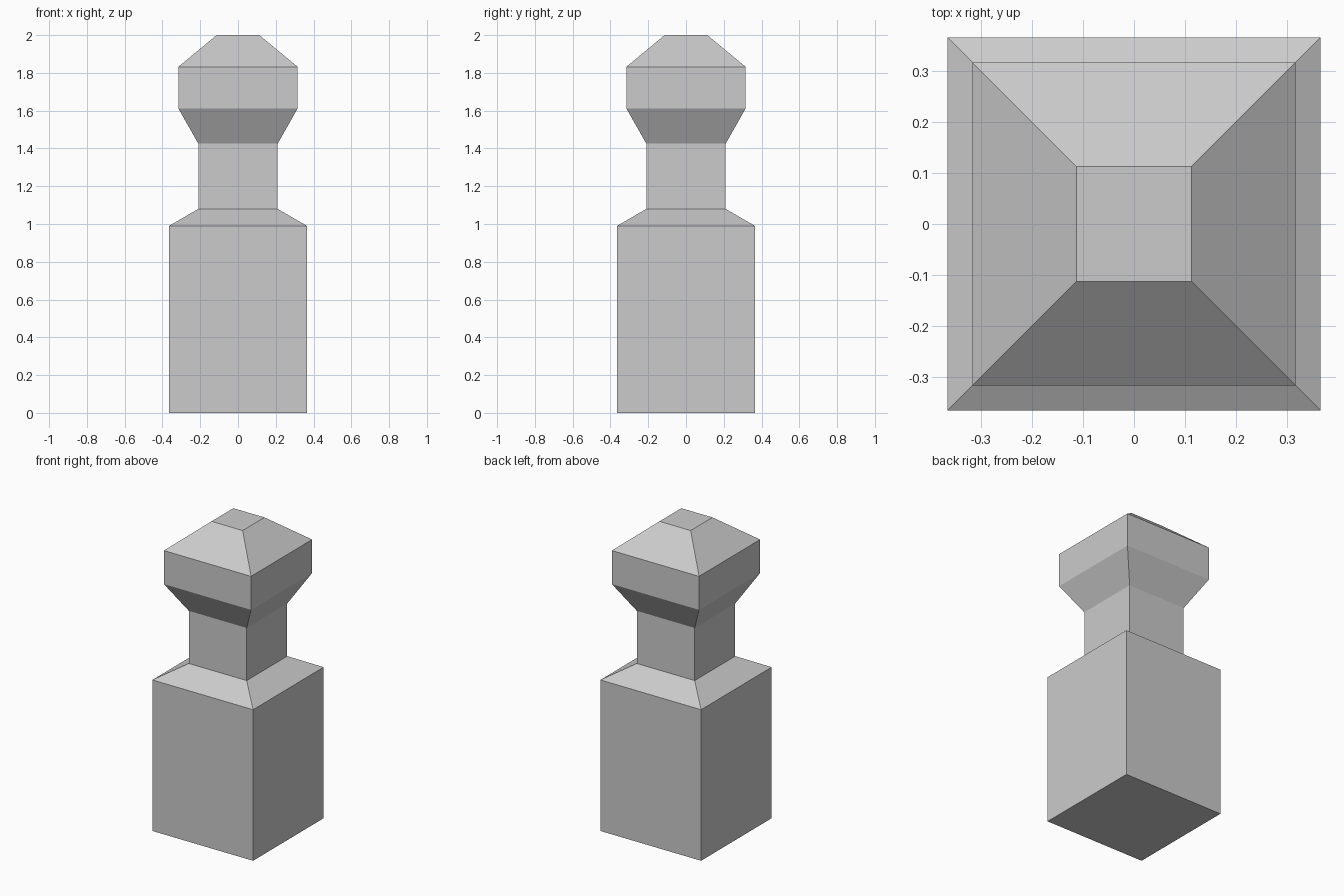
import bpy
import bmesh

if "Cube" in bpy.data.objects:
    bpy.data.objects.remove(bpy.data.objects["Cube"])

# Square post: (half width, height) of each ring from the base to the cap
PROFILE = [
    (0.365, 0.0), (0.365, 0.99),    # base block
    (0.21, 1.08), (0.21, 1.425),    # sloped shoulder and neck
    (0.316, 1.612), (0.316, 1.832), # flared head
    (0.113, 2.0),                   # cap
]
CORNERS = [(-1, -1), (1, -1), (1, 1), (-1, 1)]

bm = bmesh.new()
rings = [[bm.verts.new((sx * r, sy * r, z)) for sx, sy in CORNERS]
         for r, z in PROFILE]

# Side walls between neighbouring rings
for low, high in zip(rings, rings[1:]):
    for i in range(4):
        j = (i + 1) % 4
        bm.faces.new((low[i], low[j], high[j], high[i]))

# Bottom and top faces
bm.faces.new(rings[0][::-1])
bm.faces.new(rings[-1])
bmesh.ops.recalc_face_normals(bm, faces=bm.faces)

mesh = bpy.data.meshes.new("square_post")
bm.to_mesh(mesh)
bm.free()
post = bpy.data.objects.new("square_post", mesh)
bpy.context.collection.objects.link(post)
